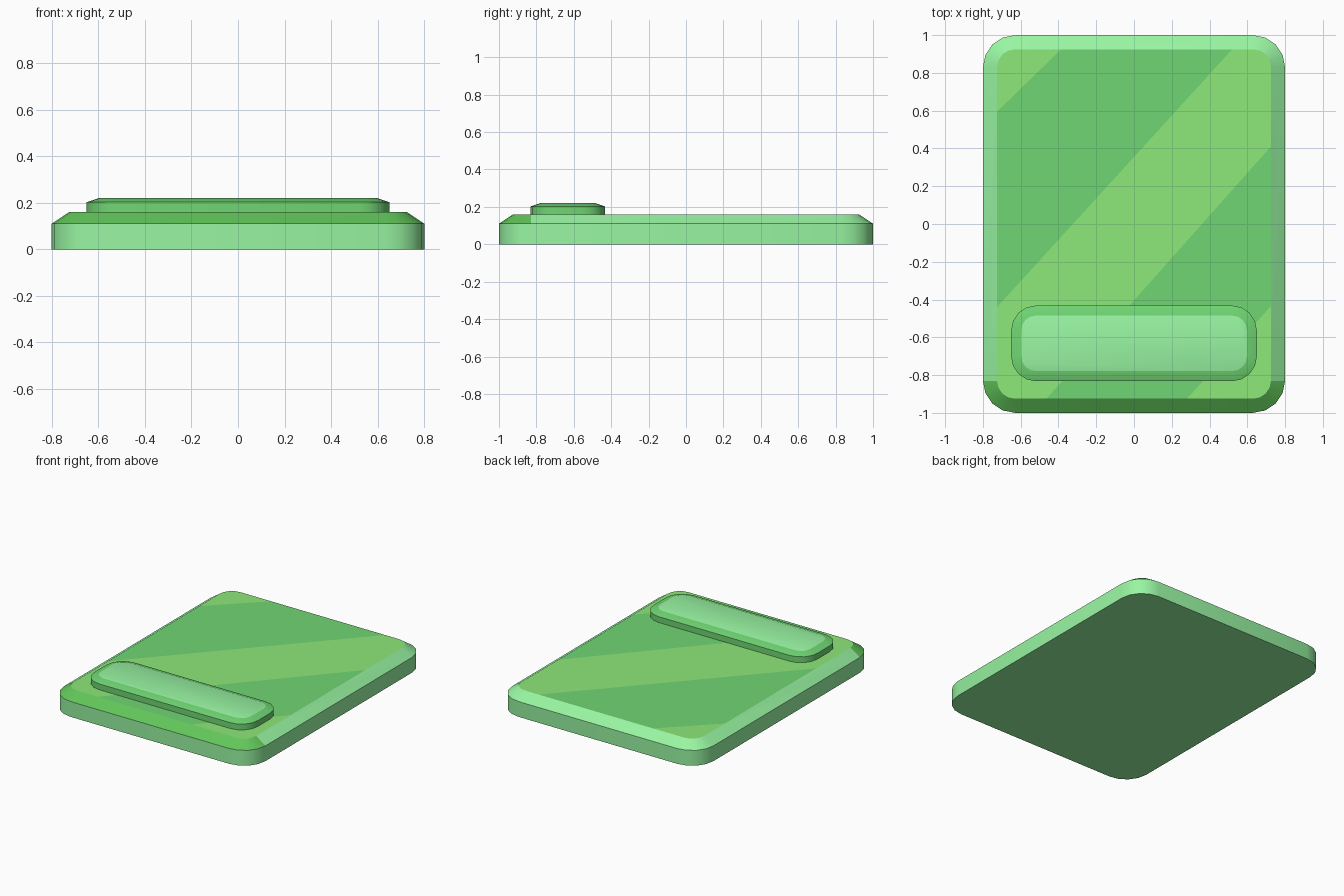
import bpy, bmesh
from math import sin, cos, pi, radians
from mathutils import Vector

if "Cube" in bpy.data.objects:
    bpy.data.objects.remove(bpy.data.objects["Cube"])


def material(name, hex_code):
    rgb = [int(hex_code[i:i + 2], 16) / 255 for i in (0, 2, 4)]
    mat = bpy.data.materials.new(name)
    mat.diffuse_color = [((c + 0.055) / 1.055) ** 2.4 for c in rgb] + [1]
    mat.use_nodes = True
    mat.node_tree.nodes["Principled BSDF"].inputs["Base Color"].default_value = mat.diffuse_color
    return mat


pale = material("pale_green", "98F5A2")
mid = material("mid_green", "70D673")
lime = material("lime_green", "8DE87A")
deep = material("deep_green", "62C65A")


def ring(bm, hx, hy, r, cy, z, segments=4):
    """Rounded rectangle loop, counter-clockwise."""
    verts = []
    for q, (sx, sy) in enumerate([(1, 1), (-1, 1), (-1, -1), (1, -1)]):
        for i in range(segments + 1):
            a = (q + i / segments) * pi / 2
            verts.append(bm.verts.new((sx * (hx - r) + r * cos(a),
                                       cy + sy * (hy - r) + r * sin(a), z)))
    return verts


def slab(levels, cy):
    """Stack of rounded rectangles (half x, half y, radius, z), capped."""
    bm = bmesh.new()
    rings = [ring(bm, hx, hy, r, cy, z) for hx, hy, r, z in levels]
    n = len(rings[0])
    for lo, hi in zip(rings, rings[1:]):
        for i in range(n):
            j = (i + 1) % n
            bm.faces.new((lo[i], lo[j], hi[j], hi[i]))
    bm.faces.new(rings[0][::-1])
    bm.faces.new(rings[-1])
    return bm


def finish(bm, name, mats, pick):
    bm.normal_update()
    for f in bm.faces:
        f.material_index = mats.index(pick(f.calc_center_median(), f.normal))
    mesh = bpy.data.meshes.new(name)
    bm.to_mesh(mesh)
    bm.free()
    obj = bpy.data.objects.new(name, mesh)
    bpy.context.collection.objects.link(obj)
    for m in mats:
        mesh.materials.append(m)
    bpy.ops.object.select_all(action='DESELECT')
    obj.select_set(True)
    bpy.context.view_layer.objects.active = obj
    bpy.ops.object.shade_smooth_by_angle(angle=radians(30))


# Card body with a chamfered rim and diagonal stripes cut into the top face
body = slab([(0.8, 1.0, 0.17, 0), (0.8, 1.0, 0.17, 0.11),
             (0.725, 0.925, 0.095, 0.16)], 0)
stripes = [((-0.725, 0.595), (-0.385, 0.925)), ((-0.725, -0.44), (0.52, 0.925)),
           ((-0.463, -0.925), (0.725, 0.41)), ((0.28, -0.925), (0.725, -0.435))]
sides = []
for (x0, y0), (x1, y1) in stripes:
    co, no = Vector((x0, y0, 0)), Vector((y1 - y0, x0 - x1, 0))
    sides.append((co, no))
    top = [f for f in body.faces if f.calc_center_median().z > 0.159]
    geom = top + list({e for f in top for e in f.edges}) + list({v for f in top for v in f.verts})
    bmesh.ops.bisect_plane(body, geom=geom, dist=1e-5, plane_co=co, plane_no=no)


def body_material(c, n):
    if c.z > 0.159:
        passed = sum((c - co).dot(no) > 0 for co, no in sides)
        return mid if passed % 2 else lime
    return deep if n.z > 0.3 and c.y < -0.83 else pale


finish(body, "card_body", [pale, mid, lime, deep], body_material)

# Raised name bar near the front edge, with a pale softly shaded top
bar = slab([(0.65, 0.2, 0.13, 0.155), (0.65, 0.2, 0.13, 0.202),
            (0.597, 0.147, 0.077, 0.22)], -0.632)
finish(bar, "raised_bar", [pale, mid], lambda c, n: pale if c.z > 0.215 else mid)
